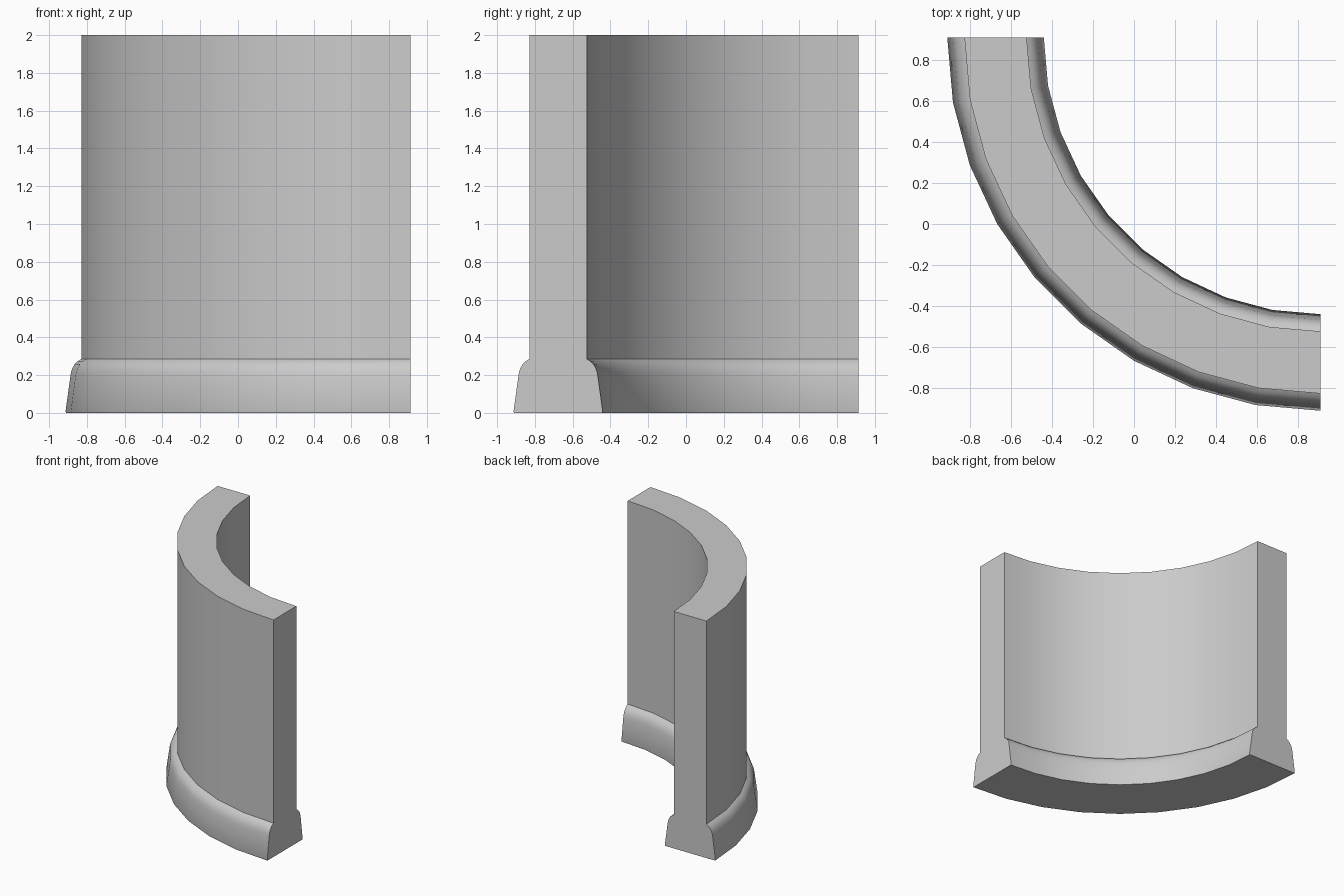
import bpy, bmesh, math

if "Cube" in bpy.data.objects:
    bpy.data.objects.remove(bpy.data.objects["Cube"])

CENTRE = 0.912      # arc centre in x and y
MID_R = 1.589       # radius of the wall's centre line
SEGMENTS = 9        # 10 degree steps over a quarter turn

# Half cross-section: (half thickness, height), from the floor up
half = [(0.233, 0.0), (0.236, 0.008), (0.211, 0.19), (0.207, 0.215),
        (0.199, 0.238), (0.187, 0.258), (0.171, 0.274), (0.152, 0.285),
        (0.152, 2.0)]
# Mirror into a closed outline
profile = half + [(-w, z) for w, z in reversed(half)]

# Curved wall with skirting: sweep the outline round the quarter arc
bm = bmesh.new()
rings = []
for i in range(SEGMENTS + 1):
    a = math.radians(180 + 90 * i / SEGMENTS)
    rings.append([bm.verts.new((CENTRE + (MID_R + w) * math.cos(a),
                                CENTRE + (MID_R + w) * math.sin(a), z))
                  for w, z in profile])
n = len(profile)
for r0, r1 in zip(rings, rings[1:]):
    for j in range(n):
        k = (j + 1) % n
        bm.faces.new((r0[j], r0[k], r1[k], r1[j]))

# Flat end caps
bm.faces.new(rings[0])
bm.faces.new(rings[-1])
bmesh.ops.recalc_face_normals(bm, faces=bm.faces[:])

mesh = bpy.data.meshes.new("curved_wall")
bm.to_mesh(mesh)
bm.free()
wall = bpy.data.objects.new("curved_wall", mesh)
bpy.context.collection.objects.link(wall)

# Smooth round the curve, crisp at the corners
bpy.context.view_layer.objects.active = wall
wall.select_set(True)
bpy.ops.object.shade_smooth_by_angle(angle=math.radians(30))
